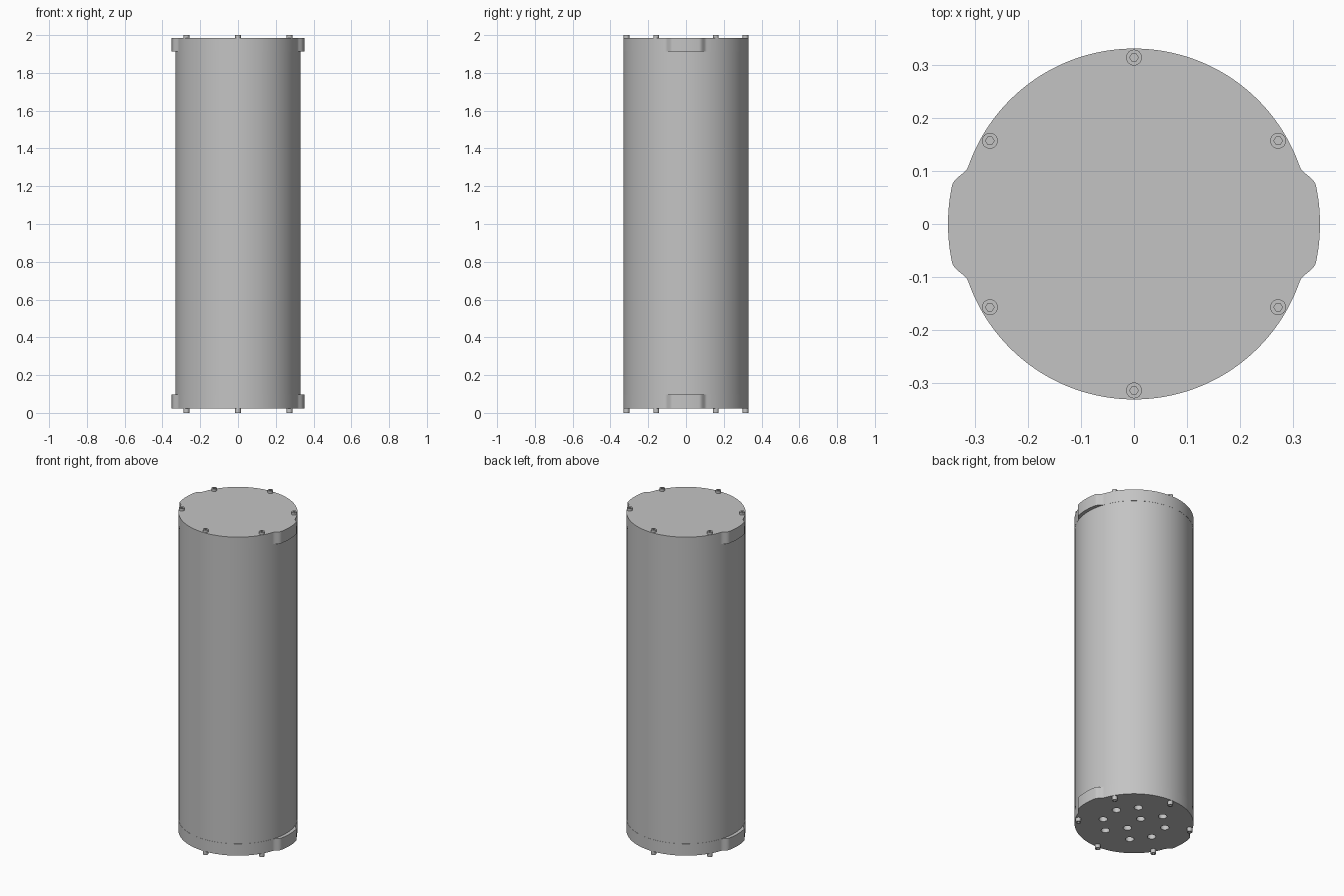
import bpy, bmesh
from math import sin, cos, pi, radians

cube = bpy.data.objects.get("Cube")
if cube:
    bpy.data.objects.remove(cube, do_unlink=True)

grey = bpy.data.materials.new("brushed grey")
grey.use_nodes = True
COLOUR = (0.55, 0.55, 0.55, 1)
grey.diffuse_color = COLOUR
grey.node_tree.nodes["Principled BSDF"].inputs["Base Color"].default_value = COLOUR


def circle(radius, sides, cx=0.0, cy=0.0):
    return [(cx + radius * cos(2 * pi * i / sides),
             cy + radius * sin(2 * pi * i / sides)) for i in range(sides)]


def plate(name, loops, z0, z1):
    """Extrude an outline (first loop) with holes (other loops) from z0 to z1."""
    bm = bmesh.new()
    edges = []
    for loop in loops:
        verts = [bm.verts.new((x, y, z0)) for x, y in loop]
        edges += [bm.edges.new((verts[i - 1], verts[i])) for i in range(len(verts))]
    bmesh.ops.triangle_fill(bm, edges=edges, use_beauty=True)
    grown = bmesh.ops.extrude_face_region(bm, geom=bm.faces[:])["geom"]
    moved = [v for v in grown if isinstance(v, bmesh.types.BMVert)]
    bmesh.ops.translate(bm, verts=moved, vec=(0, 0, z1 - z0))
    bmesh.ops.recalc_face_normals(bm, faces=bm.faces[:])
    mesh = bpy.data.meshes.new(name)
    bm.to_mesh(mesh)
    bm.free()
    mesh.materials.append(grey)
    obj = bpy.data.objects.new(name, mesh)
    bpy.context.collection.objects.link(obj)
    return obj


def cap_outline():
    """Round cap with a softly blended lug on each side."""
    pts = []
    for deg in range(360):
        from_x_axis = min(deg % 180, 180 - deg % 180)
        t = min(max((from_x_axis - 12) / 7, 0), 1)
        r = 0.352 - 0.02 * t * t * (3 - 2 * t)
        pts.append((r * cos(radians(deg)), r * sin(radians(deg))))
    return pts


# Hollow tube
parts = [plate("tube_body", [circle(0.331, 128), circle(0.31, 128)], 0.09, 1.915)]

# End caps, the lower one drilled with ten holes
parts.append(plate("top_cap", [cap_outline()], 1.912, 1.985))
holes = [circle(0.024, 24, 0.004, 0.0625), circle(0.024, 24, -0.004, -0.0625)]
for side in (0, 180):
    for i in range(4):
        a = radians(side - 66 + 41.3 * i)
        holes.append(circle(0.024, 24, 0.178 * cos(a), 0.178 * sin(a)))
parts.append(plate("bottom_cap", [cap_outline()] + holes, 0.024, 0.097))

# Socket-head screws around both caps
for end, z0, z1 in (("top", 1.985, 2.0), ("bottom", 0.0, 0.024)):
    for i in range(6):
        screw = plate(f"{end}_screw_{i + 1}", [circle(0.015, 32), circle(0.008, 6)], z0, z1)
        a = radians(30 + 60 * i)
        screw.location = (0.315 * cos(a), 0.315 * sin(a), 0)
        parts.append(screw)

# Smooth round walls, keep rims sharp
bpy.ops.object.select_all(action="DESELECT")
for obj in parts:
    obj.select_set(True)
bpy.context.view_layer.objects.active = parts[0]
bpy.ops.object.shade_smooth_by_angle(angle=radians(30))
